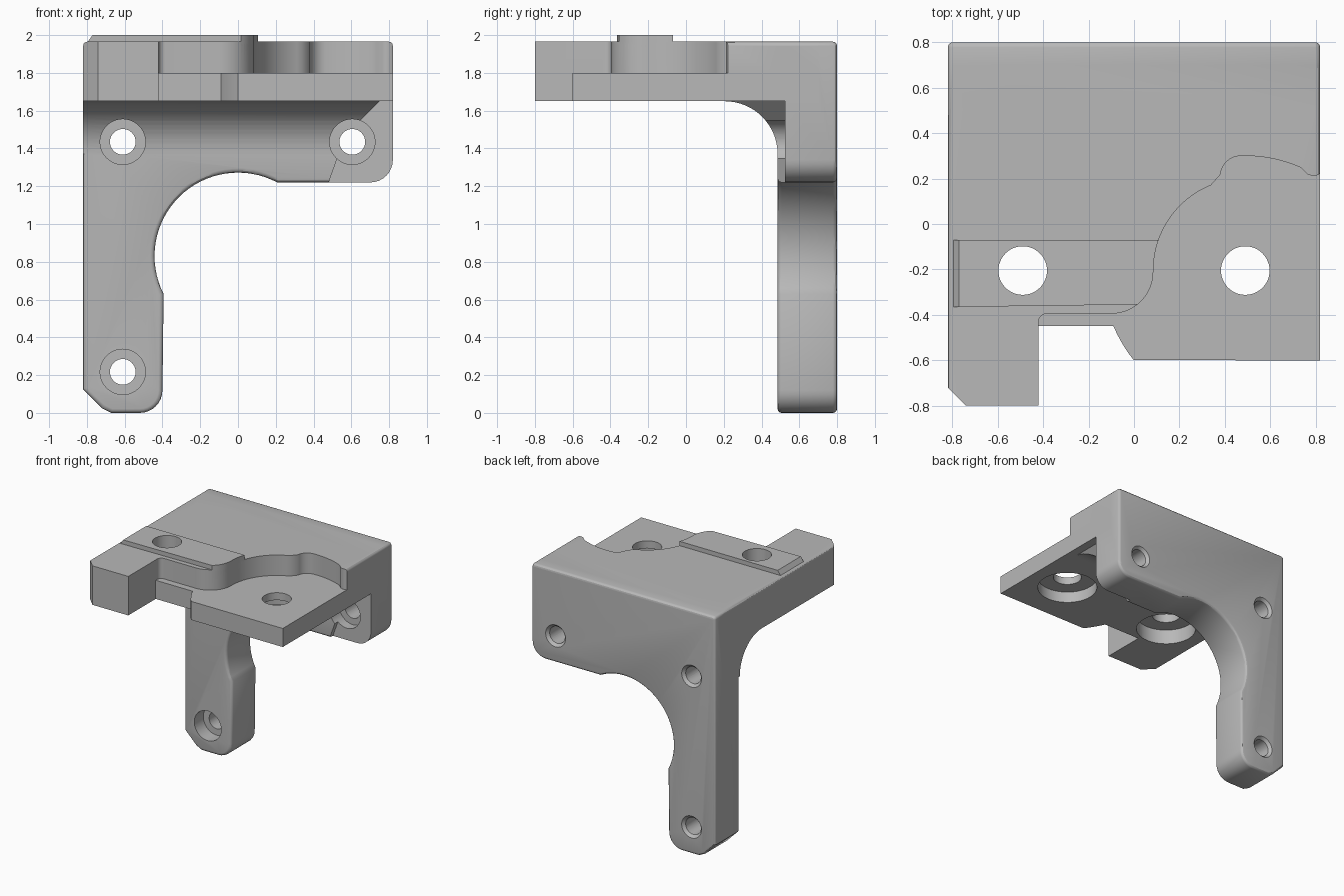
import bpy, bmesh, math
from mathutils import Vector

if "Cube" in bpy.data.objects:
    bpy.data.objects.remove(bpy.data.objects["Cube"])

grey = bpy.data.materials.new("mid_grey")
grey.diffuse_color = (0.48, 0.48, 0.48, 1)
grey.use_nodes = True
grey.node_tree.nodes["Principled BSDF"].inputs["Base Color"].default_value = grey.diffuse_color


def arc(cx, cy, r, a0, a1, n=10):
    """Points on an arc, angles in degrees."""
    return [(cx + r * math.cos(math.radians(a0 + (a1 - a0) * i / n)),
             cy + r * math.sin(math.radians(a0 + (a1 - a0) * i / n))) for i in range(n + 1)]


def prism(name, pts, lo, hi, axis, rule=None, width=0.022):
    """Extrude an outline along axis; edges picked by rule(a, b) are rounded."""
    put = {'x': lambda p, t: (t, p[0], p[1]),
           'y': lambda p, t: (p[0], t, p[1]),
           'z': lambda p, t: (p[0], p[1], t)}[axis]
    bm = bmesh.new()
    low = [bm.verts.new(put(p, lo)) for p in pts]
    high = [bm.verts.new(put(p, hi)) for p in pts]
    bm.faces.new(low)
    bm.faces.new(high)
    for i in range(len(pts)):
        j = (i + 1) % len(pts)
        bm.faces.new((low[i], low[j], high[j], high[i]))
    bmesh.ops.recalc_face_normals(bm, faces=bm.faces)
    if rule:
        edges = [e for e in bm.edges if rule(e.verts[0].co, e.verts[1].co)]
        bmesh.ops.bevel(bm, geom=edges, offset=width, segments=3, profile=0.5, affect='EDGES')
    mesh = bpy.data.meshes.new(name)
    bm.to_mesh(mesh)
    bm.free()
    mesh.materials.append(grey)
    ob = bpy.data.objects.new(name, mesh)
    bpy.context.collection.objects.link(ob)
    return ob


def cylinder(name, p0, p1, r0, r1=None):
    """Round cutter between two points."""
    p0, p1 = Vector(p0), Vector(p1)
    bpy.ops.mesh.primitive_cone_add(vertices=48, radius1=r0, radius2=r1 or r0,
                                    depth=(p1 - p0).length, location=(p0 + p1) / 2)
    ob = bpy.context.object
    ob.name = name
    ob.rotation_euler = (p1 - p0).to_track_quat('Z', 'Y').to_euler()
    ob.data.materials.append(grey)
    return ob


def combine(target, other, operation):
    mod = target.modifiers.new("combine", 'BOOLEAN')
    mod.operation, mod.object, mod.solver = operation, other, 'EXACT'
    bpy.context.view_layer.objects.active = target
    bpy.ops.object.modifier_apply(modifier=mod.name)
    bpy.data.objects.remove(other)


W, TOP, SLAB, STEP = 0.82, 1.965, 1.65, 1.80
FRONT, BACK = 0.485, 0.80

# Upright plate with a long leg and a round clearance, rounded front and back rims
plate = (arc(-W + 0.022, TOP - 0.022, 0.022, 180, 90, 3)
         + arc(W - 0.022, TOP - 0.022, 0.022, 90, 0, 3)
         + arc(W - 0.12, 1.34, 0.12, 0, -90, 8)
         + arc(0.0, 0.83, 0.442, 62, 207, 32)
         + arc(-0.52, 0.12, 0.12, 0, -90, 8)
         + [(-0.67, 0.0), (-0.72, 0.025), (-W, 0.125)])
bracket = prism("bracket", plate, FRONT, BACK, 'y',
                lambda a, b: abs(a.y - b.y) < 1e-5)

# Lower shelf
shelf = ([(-W, 0.7), (-W, -0.72), (-0.74, -0.8), (-0.42, -0.8), (-0.42, -0.45)]
         + arc(0.49, -0.205, 0.63, 202.9, 218.8, 5)
         + [(W, -0.6), (W, 0.7)])
combine(bracket, prism("shelf", shelf, SLAB, STEP, 'z'), 'UNION')

# Upper deck with the curved pocket rim
rim = (arc(-0.385, -0.43, 0.035, 180, 90, 4)
       + arc(-0.10, -0.21, 0.185, -90, 0, 14)
       + arc(0.49, -0.205, 0.405, 178, 112, 16)
       + arc(0.47, 0.21, 0.09, 175, 95, 6)
       + arc(0.49, -0.30, 0.60, 88, 66, 8)
       + [(0.765, 0.218), (0.785, 0.212), (0.80, 0.212), (W, 0.222)])
deck = [(-W, 0.7), (-W, -0.72), (-0.74, -0.8), (-0.42, -0.8)] + rim + [(W, 0.7)]
combine(bracket, prism("deck", deck, SLAB, TOP, 'z',
                       lambda a, b: min(a.z, b.z) > 1.9 and a.x * b.x > 0
                       and min(abs(a.x), abs(b.x)) > W - 1e-4), 'UNION')

# Raised rail on the deck, sloped at its outer end
edge = [p for p in rim if -0.365 < p[1] < -0.07 and -0.1 < p[0] < 0.2]
rail = prism("rail", [(-0.81, -0.07), (-0.81, -0.365)] + edge + [(0.107, -0.07)],
             TOP - 0.02, 2.0, 'z')
for v in rail.data.vertices:
    if v.co.x < -0.8 and v.co.z > 1.99:
        v.co.x = -0.77
combine(bracket, rail, 'UNION')

# Concave gusset under the shelf
gusset = [(0.6, 1.7), (0.205, 1.7)] + arc(0.205, 1.37, 0.28, 90, 0, 16) + [(0.6, 1.37)]
combine(bracket, prism("gusset", gusset, -W, 0.8, 'x'), 'UNION')

# Shallow relief at the right of the upright
relief = [(0.47, 1.1), (0.48, 1.22), (0.53, 1.36), (0.56, 1.46), (0.65, 1.55),
          (0.75, SLAB), (0.95, SLAB), (0.95, 1.1)]
combine(bracket, prism("relief_cutter", relief, 0.0, 0.525, 'y'), 'DIFFERENCE')

# Bolt holes through the upright, counterbored in front and chamfered behind
for x, z in ((-0.61, 1.435), (0.605, 1.435), (-0.61, 0.217)):
    combine(bracket, cylinder("bolt_hole", (x, 0.3, z), (x, 1, z), 0.068), 'DIFFERENCE')
    combine(bracket, cylinder("bolt_seat", (x, 0.1, z), (x, 0.60, z), 0.12), 'DIFFERENCE')
    combine(bracket, cylinder("bolt_chamfer", (x, 0.776, z), (x, 0.81, z), 0.066, 0.098), 'DIFFERENCE')

# Vertical holes through the shelf, counterbored from below
for x, depth in ((-0.49, 0.12), (0.49, 0.09)):
    combine(bracket, cylinder("shelf_hole", (x, -0.205, 1.5), (x, -0.205, 2.1), 0.107), 'DIFFERENCE')
    combine(bracket, cylinder("shelf_seat", (x, -0.205, 1.5), (x, -0.205, SLAB + depth), 0.225), 'DIFFERENCE')

bpy.ops.object.select_all(action='DESELECT')
bracket.select_set(True)
bpy.context.view_layer.objects.active = bracket
bpy.ops.object.shade_smooth_by_angle(angle=math.radians(30))
